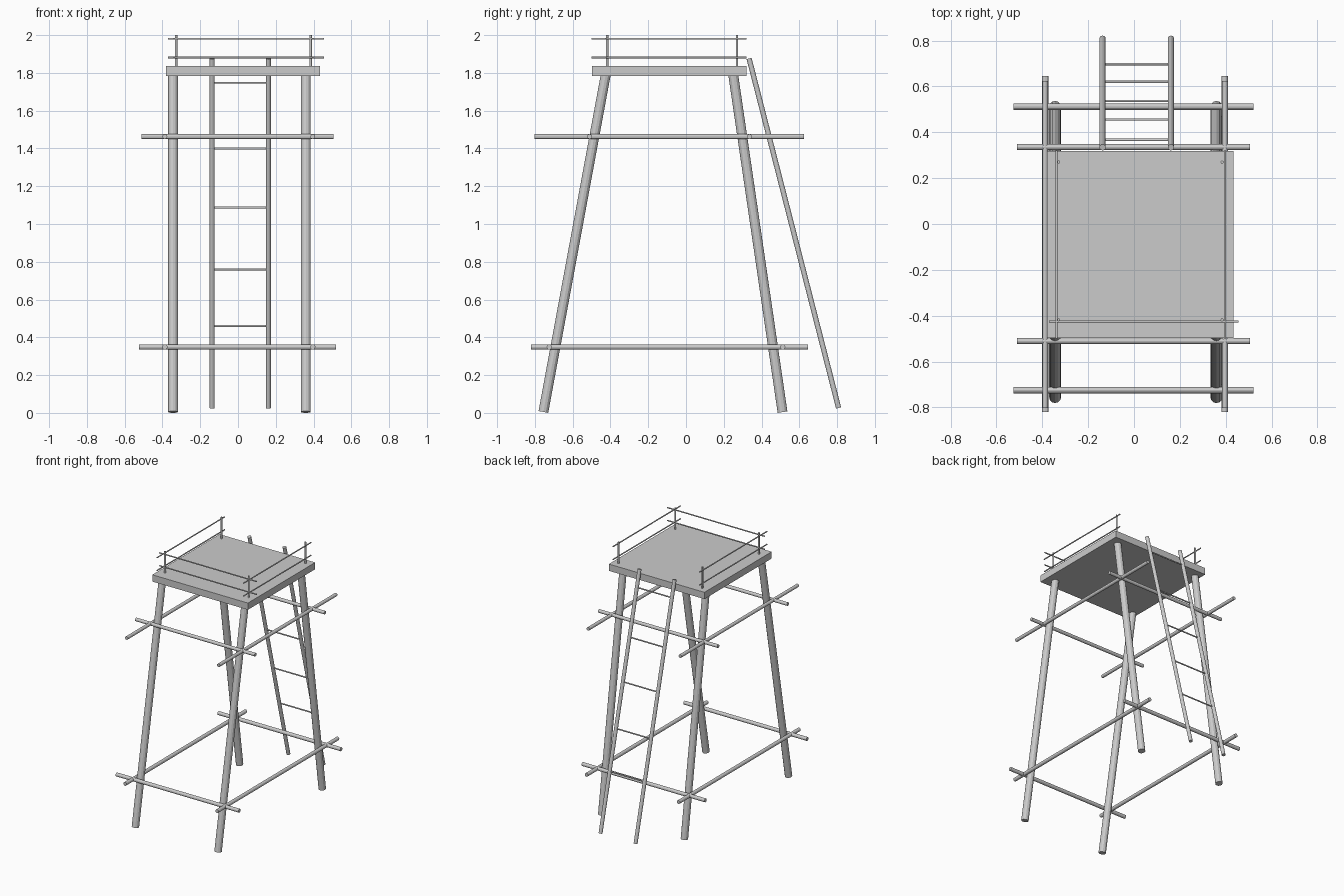
import bpy
from mathutils import Vector

if "Cube" in bpy.data.objects:
    bpy.data.objects.remove(bpy.data.objects["Cube"])


def pole(name, a, b, r, sides=12):
    """Straight flat-shaded cylinder running from point a to point b."""
    a, b = Vector(a), Vector(b)
    d = b - a
    bpy.ops.mesh.primitive_cylinder_add(vertices=sides, radius=r, depth=d.length,
                                        location=(a + b) / 2)
    ob = bpy.context.object
    ob.name = name
    ob.rotation_euler = d.to_track_quat('Z', 'Y').to_euler()
    return ob


def box(name, lo, hi):
    lo, hi = Vector(lo), Vector(hi)
    bpy.ops.mesh.primitive_cube_add(size=1, location=(lo + hi) / 2)
    ob = bpy.context.object
    ob.name = name
    ob.scale = hi - lo
    return ob


# Platform
box("platform", (-0.38, -0.498, 1.784), (0.433, 0.319, 1.836))

# Splayed legs
for side, x in (("left", -0.344), ("right", 0.359)):
    pole("front_leg_" + side, (x, -0.755, 0.005), (x, -0.425, 1.79), 0.026)
    pole("back_leg_" + side, (x, 0.511, 0.004), (x, 0.25, 1.79), 0.026)

# Cross braces lashed outside the legs: level, z, radius, x span, y span, front y, back y
for level, z, r, xs, ys, fy, by in (
        ("lower", 0.349, 0.014, (-0.525, 0.52), (-0.82, 0.645), -0.724, 0.512),
        ("upper", 1.463, 0.0128, (-0.51, 0.506), (-0.802, 0.624), -0.51, 0.336)):
    for end, y in (("front", fy), ("back", by)):
        pole(f"{level}_brace_{end}", (xs[0], y, z), (xs[1], y, z), r)
    for side, x in (("left", -0.387), ("right", 0.396)):
        pole(f"{level}_brace_{side}", (x, ys[0], z), (x, ys[1], z), r)

# Guard rail posts
for side, x in (("left", -0.328), ("right", 0.384)):
    for end, y in (("front", -0.418), ("back", 0.27)):
        pole(f"rail_post_{end}_{side}", (x, y, 1.83), (x, y, 2.0), 0.0065)

# Guard rails on three sides, open at the ladder
for level, z in (("lower", 1.881), ("upper", 1.98)):
    pole(f"{level}_rail_front", (-0.37, -0.425, z), (0.456, -0.425, z), 0.0045)
    for side, x in (("left", -0.338), ("right", 0.397)):
        pole(f"{level}_rail_{side}", (x, -0.5, z), (x, 0.32, z), 0.0045)

# Ladder leaning on the back edge
top, bottom = Vector((0, 0.334, 1.876)), Vector((0, 0.808, 0.026))
for side, x in (("left", -0.137), ("right", 0.161)):
    off = Vector((x, 0, 0))
    pole("ladder_side_" + side, bottom + off, top + off, 0.0138)
for i, z in enumerate((0.46, 0.76, 1.087, 1.40, 1.748)):
    p = bottom.lerp(top, (z - bottom.z) / (top.z - bottom.z))
    pole(f"ladder_rung_{i + 1}", (-0.137, p.y, z), (0.161, p.y, z), 0.005)
